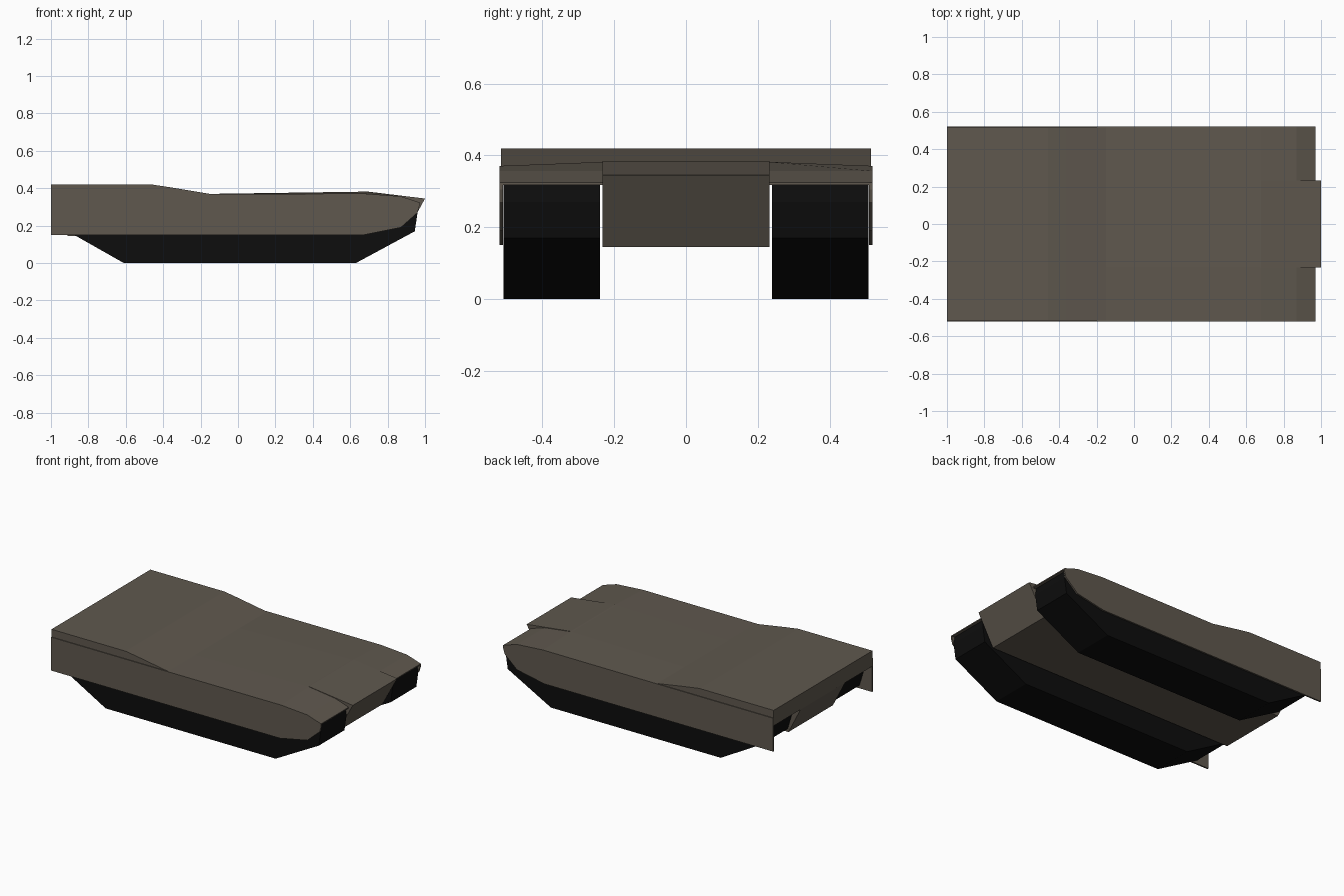
import bpy, bmesh

if "Cube" in bpy.data.objects:
    bpy.data.objects.remove(bpy.data.objects["Cube"])

def material(name, rgb):
    m = bpy.data.materials.new(name)
    m.diffuse_color = (*rgb, 1)
    m.use_nodes = True
    m.node_tree.nodes["Principled BSDF"].inputs["Base Color"].default_value = m.diffuse_color
    return m

PAINT = material("brown_paint", (0.115, 0.098, 0.077))
RUBBER = material("black_rubber", (0.004, 0.004, 0.004))

def loft(name, sections, mat):
    """Join closed rings of equal length into a flat-shaded solid."""
    bm = bmesh.new()
    rings = [[bm.verts.new(p) for p in s] for s in sections]
    for a, b in zip(rings, rings[1:]):
        for i in range(len(a)):
            j = (i + 1) % len(a)
            bm.faces.new((a[i], a[j], b[j], b[i]))
    bm.faces.new(rings[0])
    bm.faces.new(rings[-1][::-1])
    bmesh.ops.recalc_face_normals(bm, faces=bm.faces)
    me = bpy.data.meshes.new(name)
    bm.to_mesh(me)
    bm.free()
    me.materials.append(mat)
    ob = bpy.data.objects.new(name, me)
    bpy.context.collection.objects.link(ob)
    return ob

def side_prism(name, profile, y0, y1, mat):
    """Extrude an x-z profile across y."""
    return loft(name, [[(x, y, z) for x, z in profile] for y in (y0, y1)], mat)

# Central hull tub with sloped nose and tail
side_prism("hull_tub", [(1, .345), (.89, .145), (-.91, .145), (-1, .32),
                        (.6, .36), (.68, .384)], -.232, .232, PAINT)

# Upper deck with fenders: x, inner height, outer height
deck = [(-1, .42, .42), (-.46, .42, .42), (-.36, .405, .405),
        (-.15, .37, .37), (.68, .382, .371), (.87, .357, .357),
        (.97, .325, .325)]
loft("upper_deck", [[(x, -.515, zo), (x, -.23, zi), (x, .23, zi),
                     (x, .515, zo), (x, .515, .318), (x, -.515, .318)]
                    for x, zi, zo in deck], PAINT)

track = [(-.61, 0), (.63, 0), (.945, .17), (.96, .27), (.95, .325),
         (-.93, .325), (-.94, .27), (-.91, .17)]
skirt = [(-1, .15), (.67, .15), (.87, .19), (.96, .27), (.97, .305),
         (.97, .325), (.87, .357), (.68, .371), (-.15, .37), (-1, .37)]

# Tracks and side skirts on both sides
for side, s in (("near", -1), ("far", 1)):
    side_prism(side + "_track", track, s * .24, s * .508, RUBBER)
    side_prism(side + "_skirt", skirt, s * .51, s * .52, PAINT)
